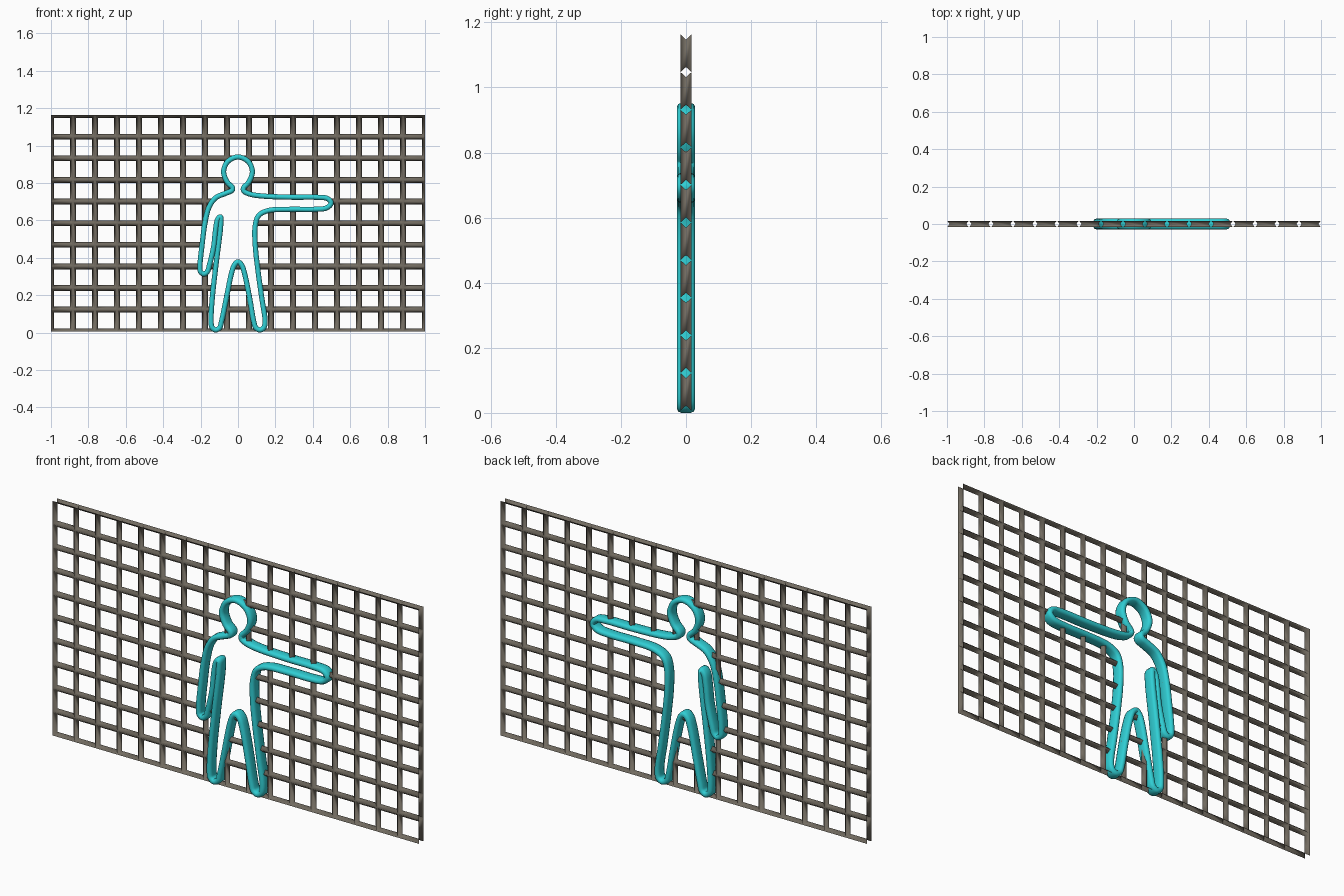
import bpy, bmesh, math
from mathutils import Vector

if "Cube" in bpy.data.objects:
    bpy.data.objects.remove(bpy.data.objects["Cube"])

W, H = 0.0155, 0.017          # lattice bar half width and half depth
NX, NZ, Z0, Z1 = 17, 10, 0.007, 1.163

# figure outline, clockwise from the top of the head (x, z in hundredths)
OUTLINE = [(0, 93.9), (5.4, 91.5), (7.7, 86.2), (5.8, 80.5), (2.9, 77.2), (3.2, 75.6), (6.5, 74),
           (13, 73), (28, 72.4), (43, 72.3), (48, 71.6), (49.8, 69.2), (47.5, 66.7), (41, 65.9),
           (28, 65.9), (16, 65.2), (11, 62.5), (9.2, 57), (9.2, 47), (10.7, 33), (12.8, 18),
           (14.5, 6), (13.8, 2.6), (11.7, 1.4), (9.5, 2.6), (8.4, 6), (6.3, 18), (3.4, 32),
           (1.9, 36.2), (0, 37.8), (-1.9, 36.2), (-3.4, 32), (-6.3, 18), (-8.8, 6), (-9.8, 2.6),
           (-11.9, 1.4), (-13.9, 2.8), (-14.4, 6), (-13.8, 18), (-11.8, 36), (-9.2, 58),
           (-9.4, 62), (-10.9, 60.5), (-12, 55), (-13, 46), (-15.3, 36), (-16.4, 32.5),
           (-18.2, 31.3), (-20, 32.5), (-20.3, 36), (-19.2, 47), (-17.6, 59), (-15.5, 67),
           (-12, 72), (-6.5, 74.5), (-3.2, 76), (-2.9, 77.4), (-5.8, 80.5), (-7.7, 86.2),
           (-5.4, 91.5)]


def smooth_loop(pts, n):
    """Closed Catmull-Rom curve through the points."""
    p = [Vector(q) / 100 for q in pts]
    out = []
    for i in range(len(p)):
        a, b, c, d = (p[(i + k) % len(p)] for k in (-1, 0, 1, 2))
        # centripetal spacing keeps the uneven points free of overshoot
        t1 = (b - a).length ** .5
        t2 = t1 + (c - b).length ** .5
        t3 = t2 + (d - c).length ** .5
        for k in range(n):
            t = t1 + (t2 - t1) * k / n
            a1 = a * ((t1 - t) / t1) + b * (t / t1)
            a2 = b * ((t2 - t) / (t2 - t1)) + c * ((t - t1) / (t2 - t1))
            a3 = c * ((t3 - t) / (t3 - t2)) + d * ((t - t2) / (t3 - t2))
            b1 = a1 * ((t2 - t) / t2) + a2 * (t / t2)
            b2 = a2 * ((t3 - t) / (t3 - t1)) + a3 * ((t - t1) / (t3 - t1))
            out.append(b1 * ((t2 - t) / (t2 - t1)) + b2 * ((t - t1) / (t2 - t1)))
    return out


def finish(bm, name, color):
    bmesh.ops.remove_doubles(bm, verts=bm.verts, dist=1e-5)
    for f in bm.faces:
        f.smooth = True
    me = bpy.data.meshes.new(name)
    bm.to_mesh(me)
    bm.free()
    mat = bpy.data.materials.new(name + "_paint")
    mat.diffuse_color = color
    mat.use_nodes = True
    mat.node_tree.nodes["Principled BSDF"].inputs["Base Color"].default_value = mat.diffuse_color
    me.materials.append(mat)
    ob = bpy.data.objects.new(name, me)
    bpy.context.collection.objects.link(ob)


loop = smooth_loop(OUTLINE, 5)
N = len(loop)

# figure outline: rounded, deep section swept along the loop
R, E = 0.0138, 0.0145
section = [(R * math.cos(a), R * math.sin(a) + (E if s > 0 else -E))
           for s, start in ((1, 0), (-1, 180))
           for a in (math.radians(start + 45 * k) for k in range(5))]
bm = bmesh.new()
rings = []
for i in range(N):
    t = (loop[(i + 1) % N] - loop[i - 1]).normalized()
    n = Vector((-t.y, t.x))
    rings.append([bm.verts.new((loop[i].x + n.x * u, v, loop[i].y + n.y * u)) for u, v in section])
S = len(section)
for i in range(N):
    a, b = rings[i], rings[(i + 1) % N]
    for j in range(S):
        bm.faces.new((a[j], b[j], b[(j + 1) % S], a[(j + 1) % S]))
bmesh.ops.recalc_face_normals(bm, faces=bm.faces)
finish(bm, "figure_outline", (0.03, 0.62, 0.66, 1))


def inside(p):
    hit = False
    for i in range(N):
        a, b = loop[i - 1], loop[i]
        if (a.y > p.y) != (b.y > p.y) and p.x < a.x + (p.y - a.y) / (b.y - a.y) * (b.x - a.x):
            hit = not hit
    return hit


def crossings(p, q):
    d, ts = q - p, []
    for i in range(N):
        a, e = loop[i - 1], loop[i] - loop[i - 1]
        den = d.cross(e)
        if abs(den) > 1e-12:
            t, s = (a - p).cross(e) / den, (a - p).cross(d) / den
            if 0 < t < 1 and 0 <= s < 1:
                ts.append(t)
    return [0] + sorted(ts) + [1]


# lattice: hollow diamond bars with mitred joints, left out inside the figure
bm = bmesh.new()


def bar(p, q, sides):
    d = (q - p).normalized()
    n = Vector((-d.y, d.x))
    ts = crossings(p, q)
    for t0, t1 in zip(ts, ts[1:]):
        if inside(p.lerp(q, (t0 + t1) / 2)):
            continue
        a, b = p.lerp(q, t0), p.lerp(q, t1)
        for s in sides:
            a2 = a + n * s * W + (d * W if t0 == 0 else d * 0)
            b2 = b + n * s * W - (d * W if t1 == 1 else d * 0)
            for y in (-H, H):
                vs = [bm.verts.new(c) for c in ((a.x, y, a.y), (b.x, y, b.y),
                                                (b2.x, 0, b2.y), (a2.x, 0, a2.y))]
                f = bm.faces.new(vs if s * y < 0 else vs[::-1])


def node(i, k):
    return Vector((-1 + 2 * i / NX, Z0 + (Z1 - Z0) * k / NZ))


for i in range(NX + 1):
    for k in range(NZ + 1):
        if i < NX:   # horizontal bar; rim bars keep only their inner half
            bar(node(i, k), node(i + 1, k), [s for s in (-1, 1) if 0 <= k + (s - 1) // 2 < NZ])
        if k < NZ:   # upright bar
            bar(node(i, k), node(i, k + 1), [s for s in (-1, 1) if 0 <= i + (-s - 1) // 2 < NX])
finish(bm, "lattice", (0.17, 0.15, 0.12, 1))
